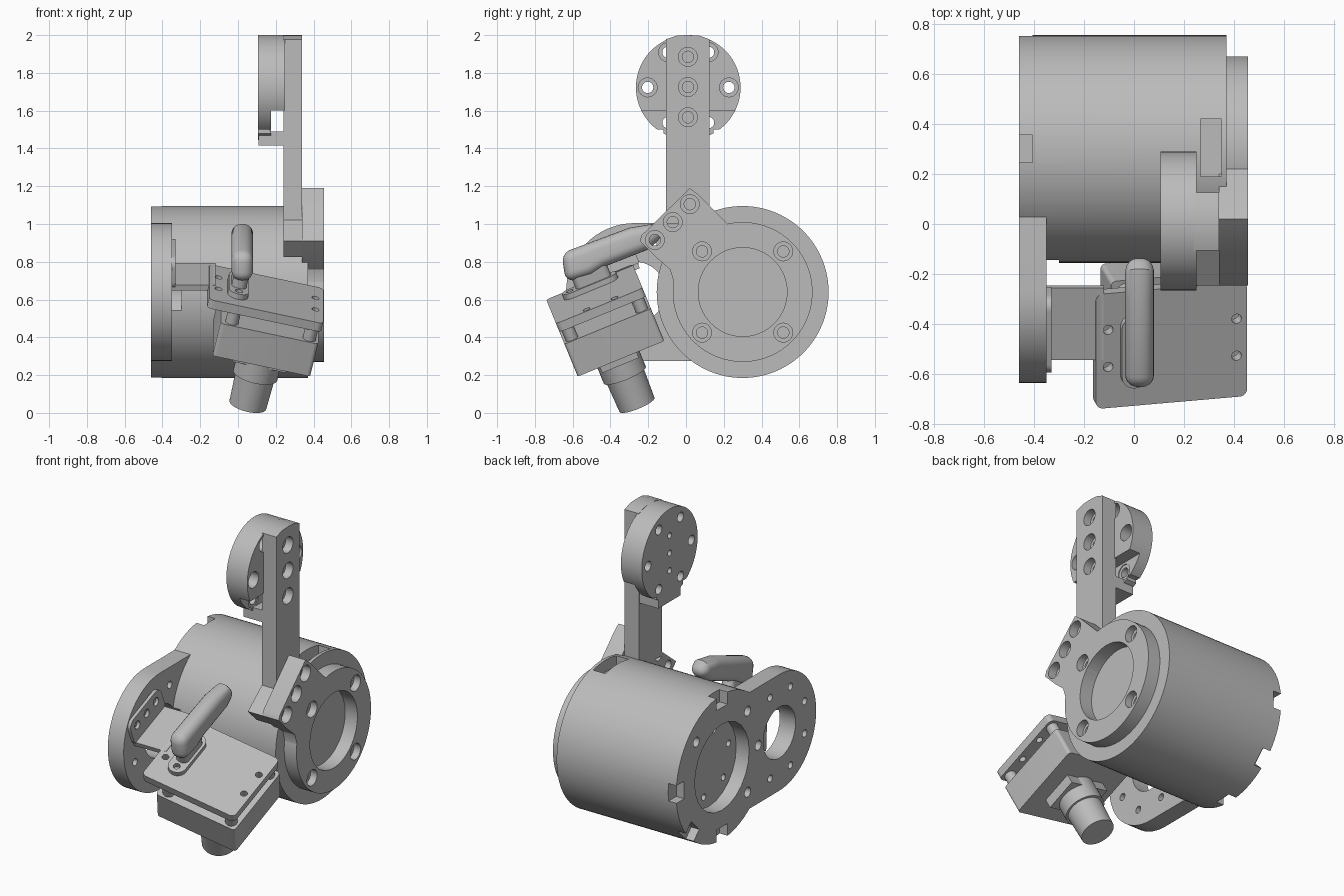
import bpy, bmesh, math
from mathutils import Matrix, Vector

cube = bpy.data.objects.get("Cube")
if cube:
    bpy.data.objects.remove(cube, do_unlink=True)

grey = bpy.data.materials.new("metal_grey")
grey.use_nodes = True
colour = (0.5, 0.5, 0.5, 1)
grey.diffuse_color = colour
grey.node_tree.nodes["Principled BSDF"].inputs["Base Color"].default_value = colour
parts = []


def finish(name, bm, keep=True):
    bmesh.ops.recalc_face_normals(bm, faces=bm.faces)
    mesh = bpy.data.meshes.new(name)
    bm.to_mesh(mesh)
    bm.free()
    ob = bpy.data.objects.new(name, mesh)
    bpy.context.collection.objects.link(ob)
    if keep:
        mesh.materials.append(grey)
        parts.append(ob)
    return ob


def rod(name, x0, x1, y, z, r, keep=True, frame=Matrix(), segs=64):
    """Cylinder along x"""
    bm = bmesh.new()
    place = frame @ Matrix.Translation(((x0 + x1) / 2, y, z)) @ Matrix.Rotation(math.pi / 2, 4, 'Y')
    bmesh.ops.create_cone(bm, cap_ends=True, segments=segs, radius1=r, radius2=r,
                          depth=x1 - x0, matrix=place)
    return finish(name, bm, keep)


def post(name, x, y, z0, z1, r0, r1, frame, keep=True, segs=32):
    """Cylinder along the frame's z"""
    bm = bmesh.new()
    bmesh.ops.create_cone(bm, cap_ends=True, segments=segs, radius1=r0, radius2=r1, depth=z1 - z0,
                          matrix=frame @ Matrix.Translation((x, y, (z0 + z1) / 2)))
    return finish(name, bm, keep)


def box(name, lo, hi, frame=Matrix(), keep=True, round_z=0, round_x=0):
    """Box between two corners, optionally rounding the edges along one axis"""
    lo, hi = Vector(lo), Vector(hi)
    bm = bmesh.new()
    bmesh.ops.create_cube(bm, size=1)
    for v in bm.verts:
        v.co = Vector([l + (h - l) * (c + 0.5) for l, h, c in zip(lo, hi, v.co)])
    axis, width = (2, round_z) if round_z else (0, round_x)
    if width:
        edges = [e for e in bm.edges
                 if abs((e.verts[0].co - e.verts[1].co).normalized()[axis]) > 0.9]
        bmesh.ops.bevel(bm, geom=edges, offset=width, segments=8, affect='EDGES', profile=0.5)
    bm.transform(frame)
    return finish(name, bm, keep)


def prism(name, outline, x0, x1, keep=True):
    """(y, z) outline extruded along x"""
    bm = bmesh.new()
    face = bm.faces.new([bm.verts.new((x0, y, z)) for y, z in outline])
    out = bmesh.ops.extrude_face_region(bm, geom=[face])
    bmesh.ops.translate(bm, vec=(x1 - x0, 0, 0),
                        verts=[g for g in out["geom"] if isinstance(g, bmesh.types.BMVert)])
    return finish(name, bm, keep)


def apply(ob, mod):
    bpy.context.view_layer.objects.active = ob
    bpy.ops.object.modifier_apply(modifier=mod.name)


def combine(ob, tools, operation='DIFFERENCE'):
    for tool in tools:
        mod = ob.modifiers.new("cut", 'BOOLEAN')
        mod.operation, mod.solver, mod.object = operation, 'EXACT', tool
        apply(ob, mod)
        if tool in parts:
            parts.remove(tool)
        bpy.data.objects.remove(tool, do_unlink=True)


def hole(y, z, r, x0, x1):
    return rod("cutter", x0, x1, y, z, r, False, segs=24)


def bolt_holes(ob, spots, x0, x1, step):
    """Through holes with a wide counterbore from the +x side"""
    for y, z in spots:
        combine(ob, [hole(y, z, 0.03, x0, x1), hole(y, z, 0.05, step, x1 + 0.01)])


def polar(y, z, r, degrees):
    a = math.radians(degrees)
    return y + r * math.cos(a), z + r * math.sin(a)


# Motor housing with the elongated end plate
BY, BZ, EY = 0.30, 0.64, -0.27
housing = rod("motor_housing", -0.46, 0.37, BY, BZ, 0.455, segs=96)
arc = [polar(EY, BZ, 0.365, a) for a in range(90, 271, 6)]
plate = prism("end_plate", arc + [(0.3, 0.275), (0.3, 1.005)], -0.46, -0.35)
combine(housing, [plate], 'UNION')
combine(housing, [hole(BY, BZ, 0.27, -0.5, -0.37),
                  rod("bore", -0.5, -0.3, EY, BZ, 0.16, False),
                  box("pocket", (0.265, 0.19, 1.02), (0.35, 0.42, 1.2), keep=False)])
# Rim notches
for a in (0, 90, 270, 315):
    spin = Matrix.Translation((0, BY, BZ)) @ Matrix.Rotation(math.radians(a), 4, 'X')
    combine(housing, [box("notch", (-0.5, 0.375, -0.055), (-0.405, 0.5, 0.055), spin, False)])
# Small bolt circles on the end face
small = [polar(EY, BZ, 0.27, a) for a in range(70, 291, 44)]
combine(housing, [hole(y, z, 0.022, -0.5, -0.34) for y, z in small])
inner = [polar(BY, BZ, 0.2, a) for a in range(45, 360, 60)]
combine(housing, [hole(y, z, 0.02, -0.5, -0.33) for y, z in inner])
combine(housing, [hole(*polar(BY, BZ, 0.36, a), 0.03, -0.5, -0.4) for a in (45, 135, 180, 225)])

# Front flange with shallow bore, and the diagonal bracket
flange = rod("flange", 0.36, 0.455, BY, BZ, 0.37, segs=96)
bracket = prism("bracket", [(0.02, 1.19), (0.06, 1.16), (0.22, 1.0), (0.1, 0.75), (-0.06, 0.68),
                            (-0.085, 0.76), (-0.16, 0.825), (-0.245, 0.91), (-0.235, 0.94)],
                0.34, 0.455)
combine(flange, [bracket], 'UNION')
combine(flange, [rod("recess", 0.3, 0.5, BY, BZ, 0.235, False)])
bolt_holes(flange, [(BY + sy * 0.215, BZ + sz * 0.215) for sy in (-1, 1) for sz in (-1, 1)],
           0.3, 0.5, 0.41)
bracket_bolts = [(0.02, 1.105), (-0.07, 1.01), (-0.165, 0.915)]
bolt_holes(flange, bracket_bolts, 0.3, 0.5, 0.4)
foot = prism("bracket_foot", [(-0.02, 1.09), (0.1, 1.06), (0.06, 0.97), (-0.09, 0.85),
                              (-0.16, 0.825), (-0.245, 0.91)], 0.24, 0.34)
combine(foot, [hole(y, z, 0.03, 0.2, 0.4) for y, z in bracket_bolts[1:]])

# Upright arm
arm = prism("upright_arm", [(-0.105, 1.0), (0.125, 1.0), (0.125, 1.978), (0.07, 1.997),
                            (0.01, 2.0), (-0.05, 1.997), (-0.105, 1.978)], 0.24, 0.34)
arm_bolts = [(0.01, z) for z in (1.565, 1.725, 1.885)]
bolt_holes(arm, arm_bolts, 0.2, 0.4, 0.29)

# Round output disc at the top of the arm
DY, DZ = 0.012, 1.723
disc = rod("output_disc", 0.105, 0.25, DY, DZ, 0.277, segs=80)
combine(disc, [box("trim", (0, side[0], 1.3), (0.4, side[1], 1.5), keep=False)
               for side in ((-0.4, -0.12), (0.145, 0.4))])
combine(disc, [box("step", (0.175, -0.4, 1.3), (0.4, 0.4, 1.6), keep=False)])
bolt_holes(disc, [polar(DY, DZ, 0.215, a) for a in range(0, 360, 60)], 0, 0.3, 0.17)
combine(disc, [hole(*polar(DY, DZ, 0.11, a), 0.018, 0.05, 0.15) for a in (90, 270)])
combine(disc, [hole(DY, DZ, 0.018, 0.05, 0.15)])
box("disc_stop", (0.108, -0.1, 1.415), (0.25, 0.12, 1.49))

# Tilted sensor unit: frame origin is the middle of the mounting plate's upper face
tilt = Matrix.Rotation(math.radians(22.3), 4, 'X')
unit = Matrix.Translation((0.15, -0.485, 0.63)) @ tilt @ Matrix.Rotation(math.radians(12.9), 4, 'Y')
mount = box("mounting_plate", (-0.31, -0.2475, -0.05), (0.31, 0.2475, 0), unit, round_z=0.03)
combine(mount, [post("cutter", x, y, -0.1, 0.1, 0.02, 0.02, unit, False)
                for x in (-0.26, 0.267) for y in (-0.07, 0.09)])
box("sensor_block", (-0.22, -0.2475, -0.31), (0.31, 0.2475, -0.12), unit, round_z=0.02)
for x in (-0.16, 0.26):
    for y in (-0.2, 0.2):
        post("spacer", x, y, -0.13, -0.04, 0.035, 0.035, unit)
box("lens_base", (-0.1, -0.12, -0.37), (0.19, 0.09, -0.3), unit)
post("lens_collar", 0.045, -0.014, -0.46, -0.3, 0.12, 0.12, unit, segs=48)
post("lens_barrel", 0.045, -0.014, -0.635, -0.4, 0.1, 0.108, unit, segs=48)

# Bent sheet joining the mounting plate to the end plate
sheet = Matrix.Translation((-0.24, -0.4, 0.735)) @ tilt
box("sheet_bridge", (-0.11, -0.155, -0.03), (0.12, 0.155, 0), sheet)
tab = box("sheet_tab", (-0.112, -0.165, -0.03), (-0.09, 0.165, 0.15), sheet, round_x=0.05)
combine(tab, [rod("cutter", -0.2, 0, y, 0.09, 0.025, False, sheet, 24) for y in (-0.1, 0, 0.1)])

# Handle with its oval foot
handle = prism("handle", [(-0.66, 0.845), (-0.3, 0.98), (-0.18, 1.0), (-0.115, 0.94), (-0.2, 0.865),
                          (-0.43, 0.775), (-0.5, 0.73), (-0.635, 0.69)], -0.035, 0.08)
mod = handle.modifiers.new("round", 'BEVEL')
mod.width, mod.segments = 0.05, 5
mod.limit_method, mod.angle_limit = 'ANGLE', math.radians(75)
apply(handle, mod)
base = box("handle_foot", (-0.21, -0.16, 0), (-0.1, 0.15, 0.03), unit, round_z=0.054)
combine(base, [post("cutter", -0.155, -0.115, -0.1, 0.1, 0.02, 0.02, unit, False)])
box("handle_neck", (-0.195, -0.08, 0.02), (-0.115, 0.12, 0.1), unit, round_z=0.035)

# Smooth shading on round surfaces
for ob in parts:
    bpy.ops.object.select_all(action='DESELECT')
    ob.select_set(True)
    bpy.context.view_layer.objects.active = ob
    bpy.ops.object.shade_smooth_by_angle(angle=math.radians(30))
